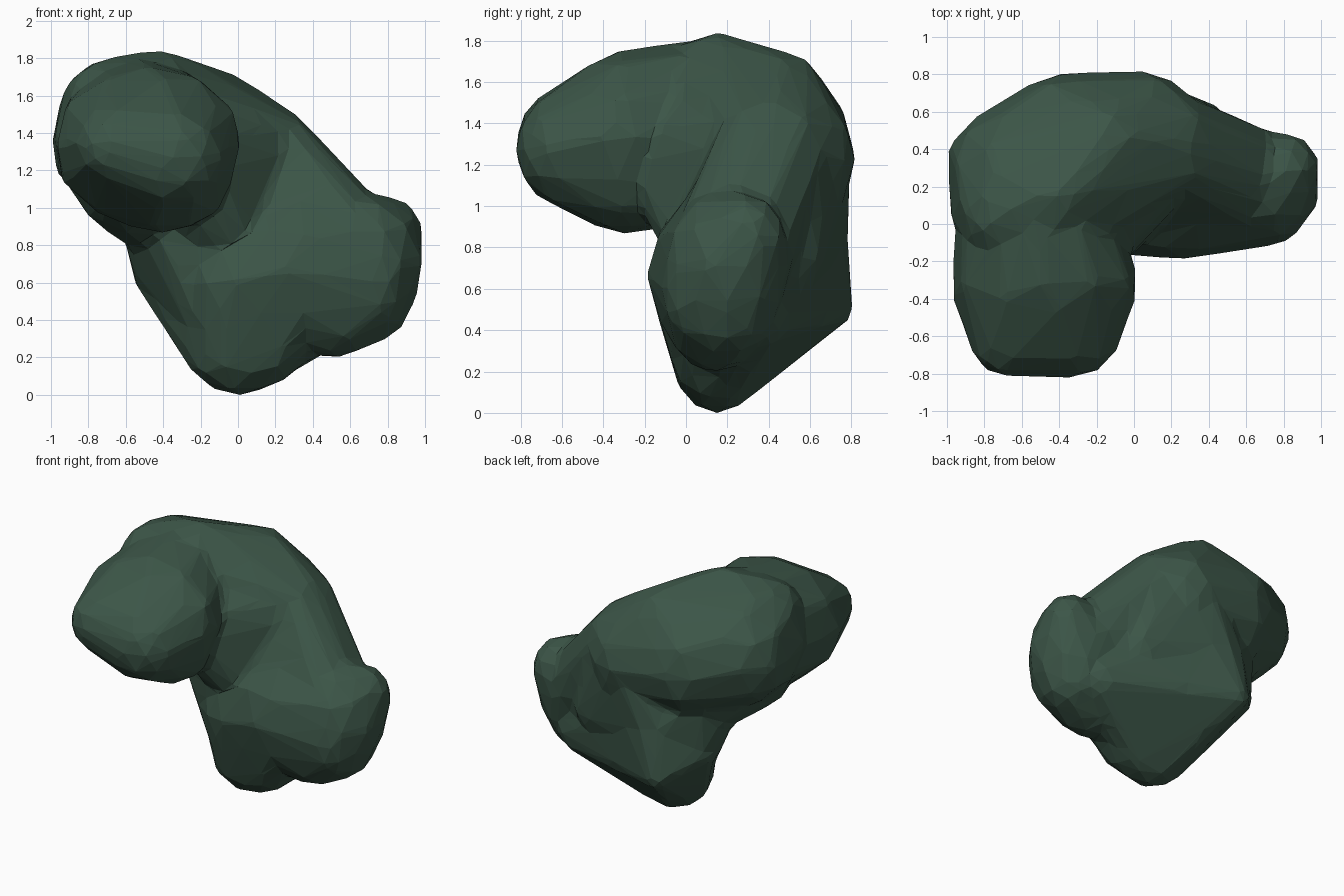
import bpy, bmesh
from mathutils import Matrix

cube = bpy.data.objects.get("Cube")
if cube:
    bpy.data.objects.remove(cube, do_unlink=True)

green = bpy.data.materials.new("dark_green")
green.use_nodes = True
colour = (0.045, 0.092, 0.064, 1)
green.diffuse_color = colour
bsdf = green.node_tree.nodes["Principled BSDF"]
bsdf.inputs["Base Color"].default_value = colour
bsdf.inputs["Roughness"].default_value = 0.9


def add_hull(target, *lumps):
    """Wrap a convex skin around ellipsoids given as (centre, radii)."""
    part = bmesh.new()
    for centre, radii in lumps:
        place = Matrix.Translation(centre) @ Matrix.Diagonal((*radii, 1))
        bmesh.ops.create_icosphere(part, subdivisions=2, radius=1.03, matrix=place)
    hull = bmesh.ops.convex_hull(part, input=part.verts)
    loose = {g for g in hull["geom_interior"] + hull["geom_unused"]
             if isinstance(g, bmesh.types.BMVert)}
    bmesh.ops.delete(part, geom=list(loose), context="VERTS")
    kept = {f for f in hull["geom"] if isinstance(f, bmesh.types.BMFace) and f.is_valid}
    extra = [f for f in part.faces if f not in kept]
    bmesh.ops.delete(part, geom=extra, context="FACES_ONLY")
    bmesh.ops.recalc_face_normals(part, faces=part.faces)
    mesh = bpy.data.meshes.new("hull_part")
    part.to_mesh(mesh)
    target.from_mesh(mesh)
    part.free()
    bpy.data.meshes.remove(mesh)


# Lumps shared between neighbouring hulls
upper_core = ((-.52, .14, 1.38), (.47, .38, .44))
neck = ((.16, .43, 1.28), (.26, .29, .26))
neck_top = ((.21, .35, 1.38), (.17, .18, .13))
lower_core = ((.25, .16, .66), (.38, .34, .41))
foot = ((.01, .15, .27), (.30, .22, .27))
ridge_top = ((-.17, .66, .82), (.2, .12, .14))

rock = bmesh.new()

# Front lobe with a blunt, boxy end
add_hull(rock,
         ((-.48, -.32, 1.33), (.50, .26, .41)),
         ((-.68, -.63, 1.34), (.19, .18, .20)),
         ((-.36, -.61, 1.27), (.28, .21, .26)),
         ((-.40, -.30, 1.10), (.33, .26, .23)),
         ((-.53, .05, 1.36), (.42, .3, .43)))

# Upper rear shoulder with a flat crown
add_hull(rock, upper_core, neck, neck_top,
         ((-.6, .32, 1.36), (.40, .31, .38)),
         ((-.70, .06, 1.54), (.23, .25, .25)),
         ((-.40, .16, 1.56), (.23, .22, .27)),
         ((-.16, .47, 1.47), (.28, .22, .27)),
         ((-.38, .51, 1.28), (.28, .29, .36)),
         ((.05, .55, 1.22), (.26, .26, .32)))

# Underside of the shoulder
add_hull(rock, upper_core,
         ((-.55, .06, 1.06), (.28, .28, .22)),
         ((-.42, .35, .98), (.24, .26, .24)))

# Web filling the bend between lobe and neck
add_hull(rock, neck,
         ((-.22, -.08, 1.22), (.2, .2, .3)),
         ((-.10, .04, .9), (.22, .2, .15)))

# Neck running down into the lower mass
add_hull(rock, neck, neck_top,
         ((-.08, .45, 1.15), (.32, .30, .35)),
         ((.08, .22, .75), (.30, .33, .32)),
         ((.66, .21, .75), (.25, .30, .27)))

# Lower mass with its blocky side bulge
add_hull(rock, lower_core,
         ((.69, .20, .71), (.30, .30, .36)),
         ((.74, .03, .60), (.14, .14, .24)),
         ((.81, .29, .84), (.18, .19, .21)),
         ((.70, .20, .46), (.20, .21, .19)),
         ((.52, .14, .42), (.24, .22, .22)))
add_hull(rock, lower_core, foot,
         ((.16, .14, .28), (.20, .21, .23)),
         ((-.02, .15, .6), (.28, .31, .3)))

# Rear apron falling from the neck to the ridge
add_hull(rock, neck, ridge_top,
         ((.0, .55, 1.2), (.25, .24, .2)),
         ((.32, .46, .74), (.22, .2, .16)))

# Rear ridge and sloping underside
add_hull(rock, foot, ridge_top,
         ((-.28, .74, .49), (.07, .07, .06)),
         ((-.47, .5, .64), (.1, .1, .08)),
         ((.55, .36, .5), (.2, .16, .2)))
add_hull(rock, ridge_top,
         ((-.47, .45, .68), (.1, .15, .1)),
         ((-.05, .2, .65), (.25, .3, .25)),
         ((-.10, .13, .42), (.2, .2, .2)),
         ((-.35, .3, 1.1), (.32, .34, .25)))

source = bpy.data.meshes.new("rock_source")
rock.to_mesh(source)
rock.free()
boulder = bpy.data.objects.new("boulder", source)
bpy.context.collection.objects.link(boulder)

# Fuse the lumps, soften the seams, then reduce to broad facets
remesh = boulder.modifiers.new("fuse", "REMESH")
remesh.mode = "VOXEL"
remesh.voxel_size = 0.03
soften = boulder.modifiers.new("soften", "SMOOTH")
soften.factor = 0.5
soften.iterations = 5
facets = boulder.modifiers.new("facets", "DECIMATE")
facets.ratio = 0.035

graph = bpy.context.evaluated_depsgraph_get()
mesh = bpy.data.meshes.new_from_object(boulder.evaluated_get(graph))
boulder.modifiers.clear()
boulder.data = mesh
bpy.data.meshes.remove(source)

# Stand it on the ground
mesh.transform(Matrix.Translation((0, 0, -min(v.co.z for v in mesh.vertices))))

mesh.materials.clear()
mesh.materials.append(green)
for face in mesh.polygons:
    face.use_smooth = False
    face.material_index = 0
mesh.update()
